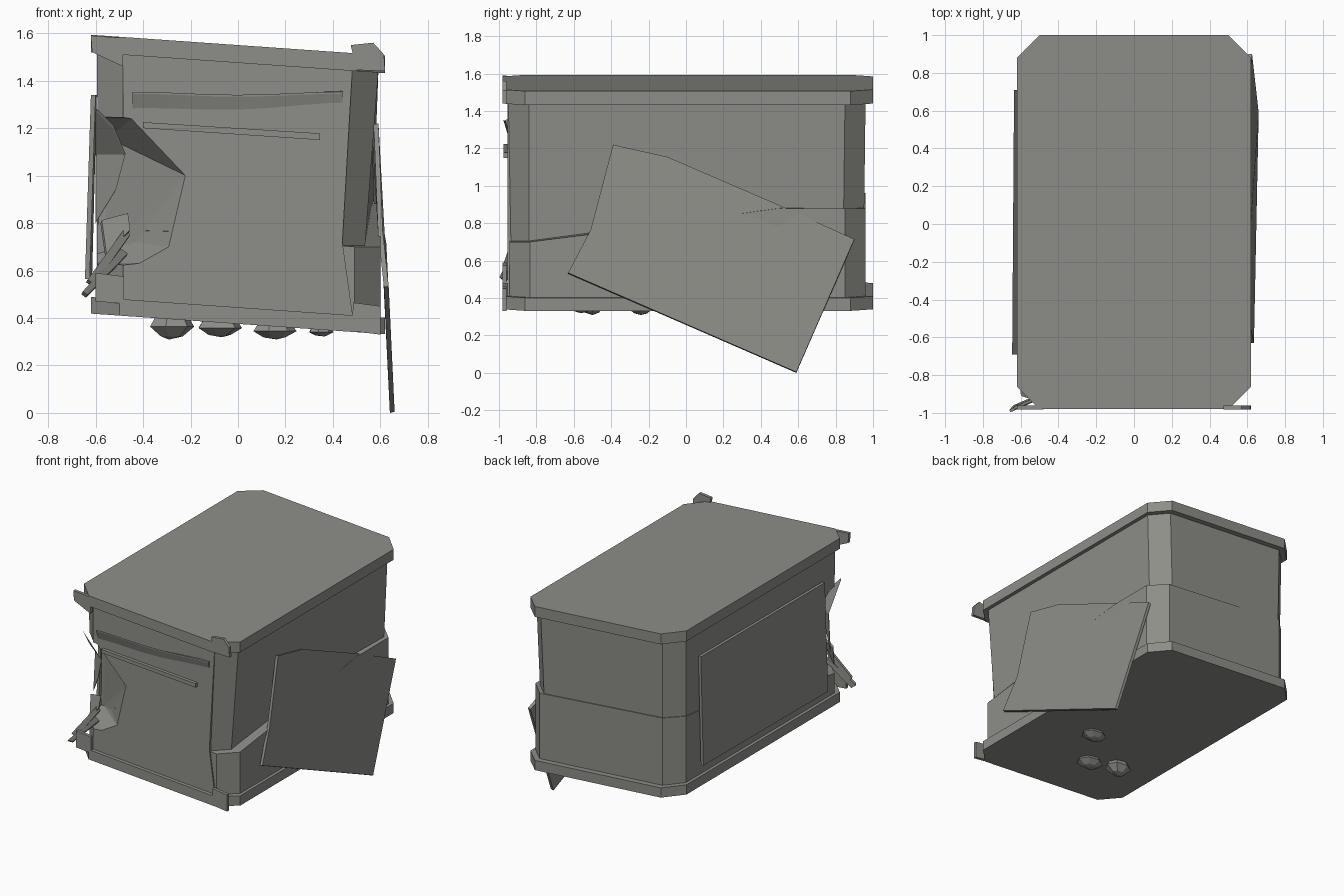
import bpy, bmesh, math, random
from mathutils import Vector

if "Cube" in bpy.data.objects:
    bpy.data.objects.remove(bpy.data.objects["Cube"])

random.seed(4)
SLANT = -0.07   # the whole crate sags towards +x

grey = bpy.data.materials.new("weathered grey")
grey.diffuse_color = (0.27, 0.27, 0.25, 1)
grey.use_nodes = True
grey.node_tree.nodes["Principled BSDF"].inputs["Base Color"].default_value = grey.diffuse_color


def finish(name, bm):
    bmesh.ops.recalc_face_normals(bm, faces=bm.faces)
    me = bpy.data.meshes.new(name)
    bm.to_mesh(me)
    bm.free()
    me.materials.append(grey)
    ob = bpy.data.objects.new(name, me)
    bpy.context.collection.objects.link(ob)
    return ob


def loft(name, low, high):
    """Closed solid between two matching loops."""
    bm = bmesh.new()
    a = [bm.verts.new(p) for p in low]
    b = [bm.verts.new(p) for p in high]
    n = len(a)
    bm.faces.new(a[::-1])
    bm.faces.new(b)
    for i in range(n):
        j = (i + 1) % n
        bm.faces.new((a[i], a[j], b[j], b[i]))
    return finish(name, bm)


def hull(name, pts):
    bm = bmesh.new()
    for p in pts:
        bm.verts.new(p)
    r = bmesh.ops.convex_hull(bm, input=bm.verts)
    junk = [v for v in r["geom_interior"] + r["geom_unused"] if isinstance(v, bmesh.types.BMVert)]
    bmesh.ops.delete(bm, geom=list(set(junk)), context='VERTS')
    return finish(name, bm)


def plate(name, pts, offset):
    """Flat sheet with thickness given by an offset vector."""
    o = Vector(offset)
    return loft(name, pts, [Vector(p) + o for p in pts])


def octagon(x0, x1, y0, y1, c):
    return [(x0 + c, y0), (x1 - c, y0), (x1, y0 + c), (x1, y1 - c),
            (x1 - c, y1), (x0 + c, y1), (x0, y1 - c), (x0, y0 + c)]


def slant(loop, h):
    return [(x, y, h + SLANT * x) for x, y in loop]


# lid and base rims
rim = octagon(-0.62, 0.62, -0.98, 1.0, 0.12)
loft("lid", slant(rim, 1.475), slant(rim, 1.55))
loft("base", slant(rim, 0.375), slant(rim, 0.445))


# height of the ledge where the upper walls have slipped inwards
def ledge(x, y):
    t = min(max((y + 0.51) / 1.01, 0), 1)
    return 0.74 + 0.14 * t - 0.04 * (y < -0.8) + (0.04 - SLANT * 0.6 if x < 0 else 0)


lower = octagon(-0.595, 0.6, -0.945, 0.96, 0.11)
lower.insert(3, (0.6, -0.51))
lower.insert(4, (0.6, 0.5))
lower_wall = loft("lower_wall", slant(lower, 0.43),
                  [(x, y, ledge(x, y)) for x, y in lower])

upper = octagon(-0.595, 0.592, -0.95, 0.96, 0.11)
sunk = []
for x, y in upper:
    lean = (0.06 if y < 0 else 0.03) if x > 0 else -0.008
    sunk.append((x - lean, y - (0.01 if y > 0 else 0), 0.66))
upper_wall = loft("upper_wall", sunk, slant(upper, 1.49))

# front panel
front_panel = plate("front_panel",
                    [(-0.485, -0.93, 0.46), (0.485, -0.93, 0.40), (0.44, -0.93, 0.72),
                     (0.482, -0.93, 1.45), (-0.485, -0.93, 1.52)], (0, -0.024, 0))

# crushed front corner
dent = hull("dent_cutter", [
    (-0.445, -0.96, 1.24), (-0.22, -0.956, 1.0), (-0.29, -0.956, 0.70), (-0.41, -0.96, 0.63),
    (-0.45, -0.82, 1.08), (-0.43, -0.82, 0.72), (-0.55, -0.72, 1.16), (-0.56, -0.72, 0.68),
    (-0.70, -0.66, 1.24), (-0.70, -0.66, 0.64), (-0.70, -1.1, 1.30), (-0.70, -1.1, 0.58),
    (-0.40, -1.1, 1.24), (-0.20, -1.1, 1.0), (-0.28, -1.1, 0.70), (-0.40, -1.1, 0.62)])
dent.hide_render = True
dent.hide_viewport = True
dent.display_type = 'WIRE'
for ob in (lower_wall, upper_wall, front_panel):
    m = ob.modifiers.new("crush", 'BOOLEAN')
    m.object = dent
    m.operation = 'DIFFERENCE'
    m.solver = 'EXACT'

# torn shards in the crushed corner
shards = [
    [(-0.60, -0.90, 1.27), (-0.53, -0.92, 1.20), (-0.48, -0.86, 1.08), (-0.60, -0.76, 1.08)],
    [(-0.60, -0.76, 1.08), (-0.48, -0.86, 1.08), (-0.52, -0.84, 0.93), (-0.60, -0.78, 0.80)],
    [(-0.58, -0.84, 0.80), (-0.47, -0.88, 0.83), (-0.46, -0.92, 0.76), (-0.56, -0.88, 0.66)],
    [(-0.66, -0.985, 0.50), (-0.64, -0.96, 0.485), (-0.47, -0.90, 0.66), (-0.50, -0.90, 0.68)],
    [(-0.64, -0.97, 0.55), (-0.61, -0.95, 0.53), (-0.46, -0.90, 0.74), (-0.48, -0.90, 0.77)],
]
for i, s in enumerate(shards):
    plate("shard_%d" % i, s, (0.006, -0.012, 0.012))

# side sheets: the left one upright, the right one torn loose and hanging
plate("left_sheet", [(-0.645, -0.69, 0.565), (-0.635, 0.71, 0.565),
                     (-0.615, 0.71, 1.34), (-0.62, -0.69, 1.34)], (0.02, 0, 0))
plate("hanging_sheet", [(0.615, -0.63, 0.53), (0.64, 0.59, 0.0),
                        (0.605, 0.90, 0.71), (0.57, 0.48, 0.90), (0.566, -0.10, 1.15),
                        (0.572, -0.39, 1.215), (0.59, -0.51, 0.76)], (0.02, 0, 0.005))

# bent flap across the front, with a wavy lower edge
N = 12
flap_top, flap_low = [], []
for i in range(N + 1):
    t = i / N
    x = -0.445 + 0.885 * t
    sag = 0.018 * math.sin(math.pi * t) ** 2
    flap_top.append((x, -0.975 + 0.01 * t, 1.345 - sag * 0.7))
    flap_low.append((x, -0.95, 1.272 - sag + 0.022 * t))
bm = bmesh.new()
rows = []
for pts in (flap_top, flap_low,
            [(x, -0.95, z + 0.07 * 0.9) for x, y, z in flap_low],
            [(x, y, z + 0.008) for x, y, z in flap_top]):
    rows.append([bm.verts.new(p) for p in pts])
for k in range(4):
    r, s = rows[k], rows[(k + 1) % 4]
    for i in range(N):
        bm.faces.new((r[i], r[i + 1], s[i + 1], s[i]))
for e in (0, N):
    bm.faces.new([r[e] for r in rows])
finish("front_flap", bm)

# narrow bar below the flap
plate("front_bar", [(-0.40, -0.95, 1.20), (0.345, -0.95, 1.15),
                    (0.345, -0.95, 1.178), (-0.40, -0.95, 1.225)], (0, -0.027, 0))

# corner brackets on the front, each wrapping the chamfer
brackets = {
    "top_right": [(0.50, 1.445), (0.62, 1.44), (0.615, 1.51), (0.57, 1.56), (0.475, 1.55)],
    "bottom_right": [(0.48, 0.345), (0.60, 0.33), (0.60, 0.45), (0.485, 0.465)],
    "top_left": [(-0.615, 1.52), (-0.485, 1.46), (-0.485, 1.58), (-0.62, 1.59)],
    "bottom_left": [(-0.60, 0.47), (-0.48, 0.46), (-0.48, 0.575), (-0.60, 0.59)],
}
for name, pts in brackets.items():
    plate("bracket_" + name, [(x, -0.96, z) for x, z in pts], (0, -0.022, 0))

# lumps stuck to the underside
for i, (x, y, r, d) in enumerate([(-0.28, -0.50, 0.11, 0.09), (-0.08, -0.56, 0.11, 0.065),
                                  (0.15, -0.24, 0.10, 0.058), (0.35, 0.10, 0.06, 0.03)]):
    z = 0.375 + SLANT * x
    pts = [(x + random.uniform(-.02, .02), y, z - d * 0.95)]
    for k in range(7):
        a = k * math.tau / 7
        q = r * random.uniform(0.85, 1.0)
        c, s = math.cos(a), math.sin(a) * 0.75
        pts += [(x + q * c, y + q * s, z - d * 0.35), (x + q * c * .7, y + q * s * .7, z + 0.02),
                (x + q * c * .5, y + q * s * .5, z - d * 0.8)]
    hull("lump_%d" % i, pts)
